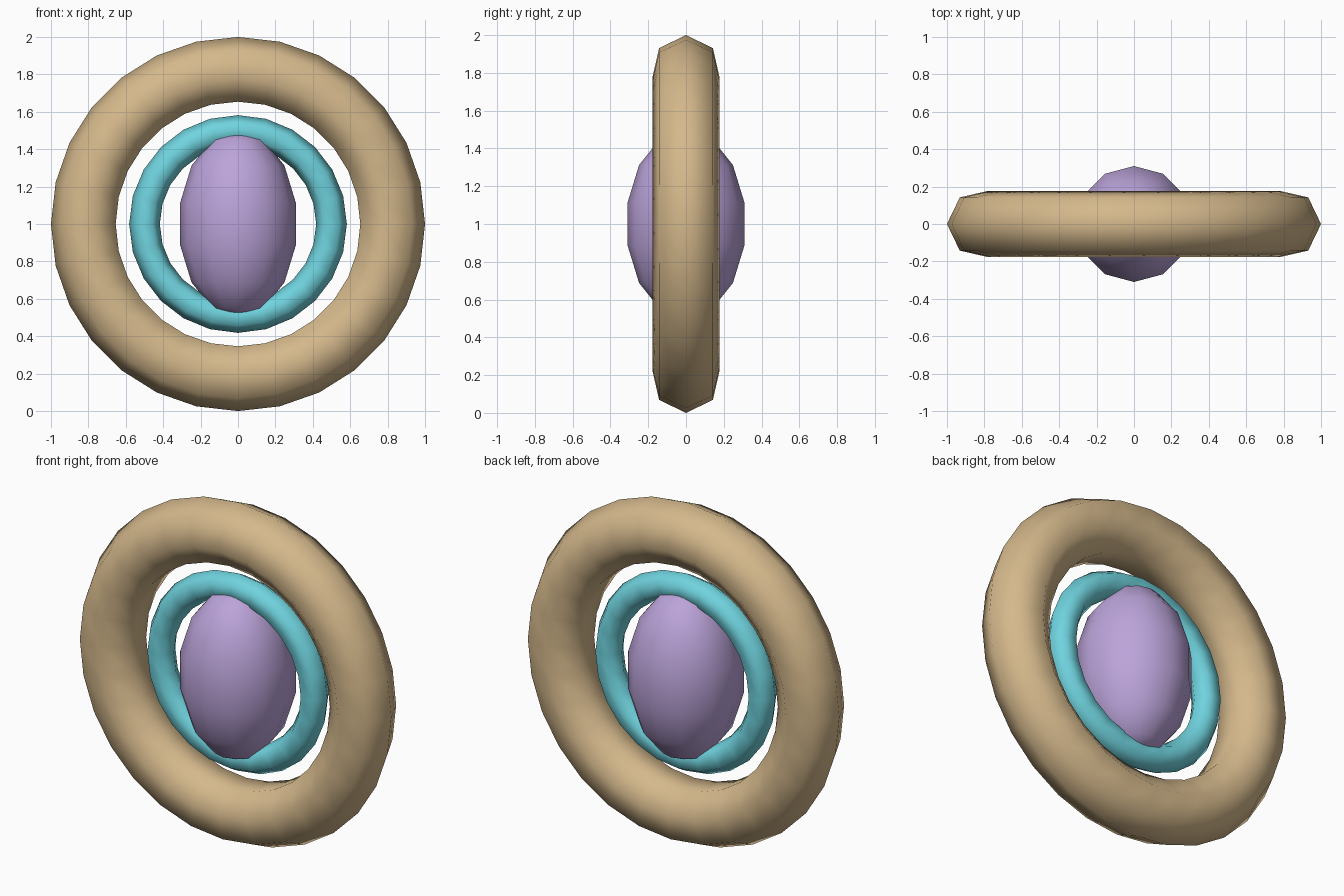
import bpy
from math import pi

if "Cube" in bpy.data.objects:
    bpy.data.objects.remove(bpy.data.objects["Cube"])


def finish(obj, name, color):
    obj.name = name
    mat = bpy.data.materials.new(name + "_color")
    mat.diffuse_color = (*color, 1)
    mat.use_nodes = True
    mat.node_tree.nodes["Principled BSDF"].inputs["Base Color"].default_value = mat.diffuse_color
    obj.data.materials.append(mat)
    bpy.ops.object.shade_smooth()


def ring(name, major, minor, major_segs, minor_segs, color):
    bpy.ops.mesh.primitive_torus_add(
        location=(0, 0, 1), rotation=(pi / 2, 0, 0),
        major_radius=major, minor_radius=minor,
        major_segments=major_segs, minor_segments=minor_segs)
    finish(bpy.context.object, name, color)


# Upright outer and inner rings
ring("outer_ring", 0.818, 0.182, 28, 7, (0.66, 0.48, 0.26))
ring("inner_ring", 0.5, 0.082, 24, 6, (0.16, 0.65, 0.73))

# Egg-shaped core, its poles sunk into the inner ring
bpy.ops.mesh.primitive_uv_sphere_add(segments=12, ring_count=7, radius=1, location=(0, 0, 1))
core = bpy.context.object
core.scale = (0.318, 0.318, 0.5)
finish(core, "core", (0.5, 0.37, 0.7))
